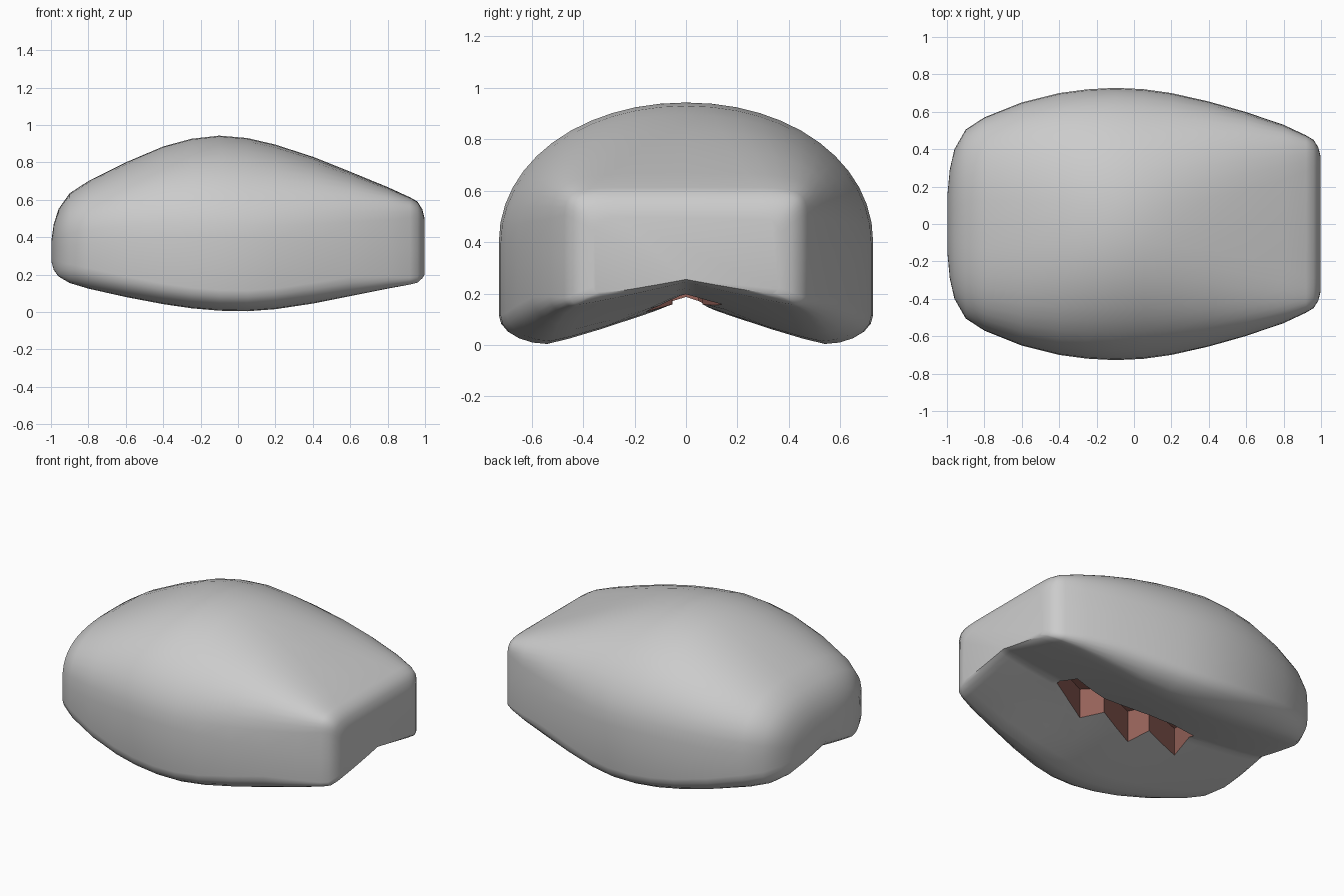
import bpy, bmesh, math

if "Cube" in bpy.data.objects:
    bpy.data.objects.remove(bpy.data.objects["Cube"])

# sections along the body: x, half width, bottom, top, notch height, roundness, foot size
SECTIONS = [
    (-0.998, 0.15, 0.27, 0.38, 0.29, 2.6, 0.20), (-0.985, 0.29, 0.225, 0.47, 0.27, 2.7, 0.20),
    (-0.96, 0.40, 0.19, 0.55, 0.25, 2.8, 0.20), (-0.90, 0.505, 0.155, 0.635, 0.235, 2.8, 0.20),
    (-0.80, 0.57, 0.125, 0.70, 0.22, 2.7, 0.22), (-0.60, 0.65, 0.08, 0.80, 0.20, 2.4, 0.24),
    (-0.40, 0.70, 0.042, 0.885, 0.185, 2.2, 0.25), (-0.25, 0.72, 0.02, 0.926, 0.177, 2.1, 0.25),
    (-0.10, 0.728, 0.007, 0.943, 0.175, 2.05, 0.25), (0.05, 0.721, 0.004, 0.93, 0.175, 2.05, 0.25),
    (0.20, 0.70, 0.015, 0.895, 0.178, 2.2, 0.25), (0.40, 0.655, 0.045, 0.83, 0.185, 2.6, 0.22),
    (0.60, 0.598, 0.085, 0.75, 0.20, 3.4, 0.17), (0.80, 0.53, 0.125, 0.668, 0.22, 5.0, 0.12),
    (0.92, 0.474, 0.147, 0.613, 0.24, 8.0, 0.08), (0.96, 0.45, 0.157, 0.59, 0.245, 9.0, 0.07),
    (0.985, 0.41, 0.18, 0.55, 0.25, 9.0, 0.07), (0.998, 0.36, 0.20, 0.50, 0.255, 9.0, 0.07),
]


def half_ring(w, b, t, r, n, c):
    """Half a cross-section, from top centre to the notch under the body."""
    s = b + 0.42 * (t - b)
    pts = []
    for i in range(13):
        a = math.pi / 2 * i / 12
        pts.append((w * math.sin(a) ** (2 / n),
                    s + (t - s) * max(0, math.cos(a)) ** (2 / n)))
    foot = min(0.11, c * w, 0.35 * (t - b))
    for i in range(6):
        a = math.pi / 2 * i / 5
        pts.append((w - c * w * (1 - math.cos(a)), b + foot * (1 - math.sin(a))))
    y0 = w * (1 - c)
    for k in (0.85, 0.6, 0.3, 0.08, 0):
        pts.append((y0 * k, b + (r - b) * (1 - k) ** (1.15 if k else 1)))
    return pts


def finish(name, bm):
    bmesh.ops.recalc_face_normals(bm, faces=bm.faces)
    mesh = bpy.data.meshes.new(name)
    bm.to_mesh(mesh)
    bm.free()
    obj = bpy.data.objects.new(name, mesh)
    bpy.context.collection.objects.link(obj)
    return obj


# lofted body
bm = bmesh.new()
rings = []
for x, *shape in SECTIONS:
    half = half_ring(*shape)
    loop = half + [(-y, z) for y, z in half[-2:0:-1]]
    rings.append([bm.verts.new((x, y, z)) for y, z in loop])
for a, b in zip(rings, rings[1:]):
    for i in range(len(a)):
        j = (i + 1) % len(a)
        bm.faces.new((a[i], a[j], b[j], b[i]))
bm.faces.new(rings[0])
bm.faces.new(rings[-1])
body = finish("rounded_body", bm)
bpy.context.view_layer.objects.active = body
body.select_set(True)
bpy.ops.object.shade_smooth_by_angle(angle=math.radians(50))

# jagged pocket under the body
OUTLINE = [(0.57, -0.02), (0.55, 0.14), (0.28, 0.064), (0.14, 0.09), (-0.01, 0.12),
           (-0.21, 0.114), (-0.415, 0.048), (-0.44, -0.156), (-0.16, -0.053),
           (-0.10, -0.176), (0.18, -0.057), (0.28, -0.159)]
bm = bmesh.new()
low = bm.faces.new([bm.verts.new((x, y, -0.1)) for x, y in OUTLINE])
up = bmesh.ops.extrude_face_region(bm, geom=[low])["geom"]
bmesh.ops.translate(bm, vec=(0, 0, 0.42), verts=[g for g in up if isinstance(g, bmesh.types.BMVert)])
for f in bm.faces:
    f.material_index = 1
cutter = finish("pocket_cutter", bm)
cutter.hide_render = True
cutter.hide_set(True)

red = bpy.data.materials.new("pocket_red")
red.diffuse_color = (0.3, 0.12, 0.1, 1)
red.use_nodes = True
red.node_tree.nodes["Principled BSDF"].inputs["Base Color"].default_value = red.diffuse_color
for obj in (body, cutter):
    obj.data.materials.append(None)
    obj.data.materials.append(red)
cut = body.modifiers.new("pocket", 'BOOLEAN')
cut.operation = 'DIFFERENCE'
cut.solver = 'EXACT'
cut.object = cutter
